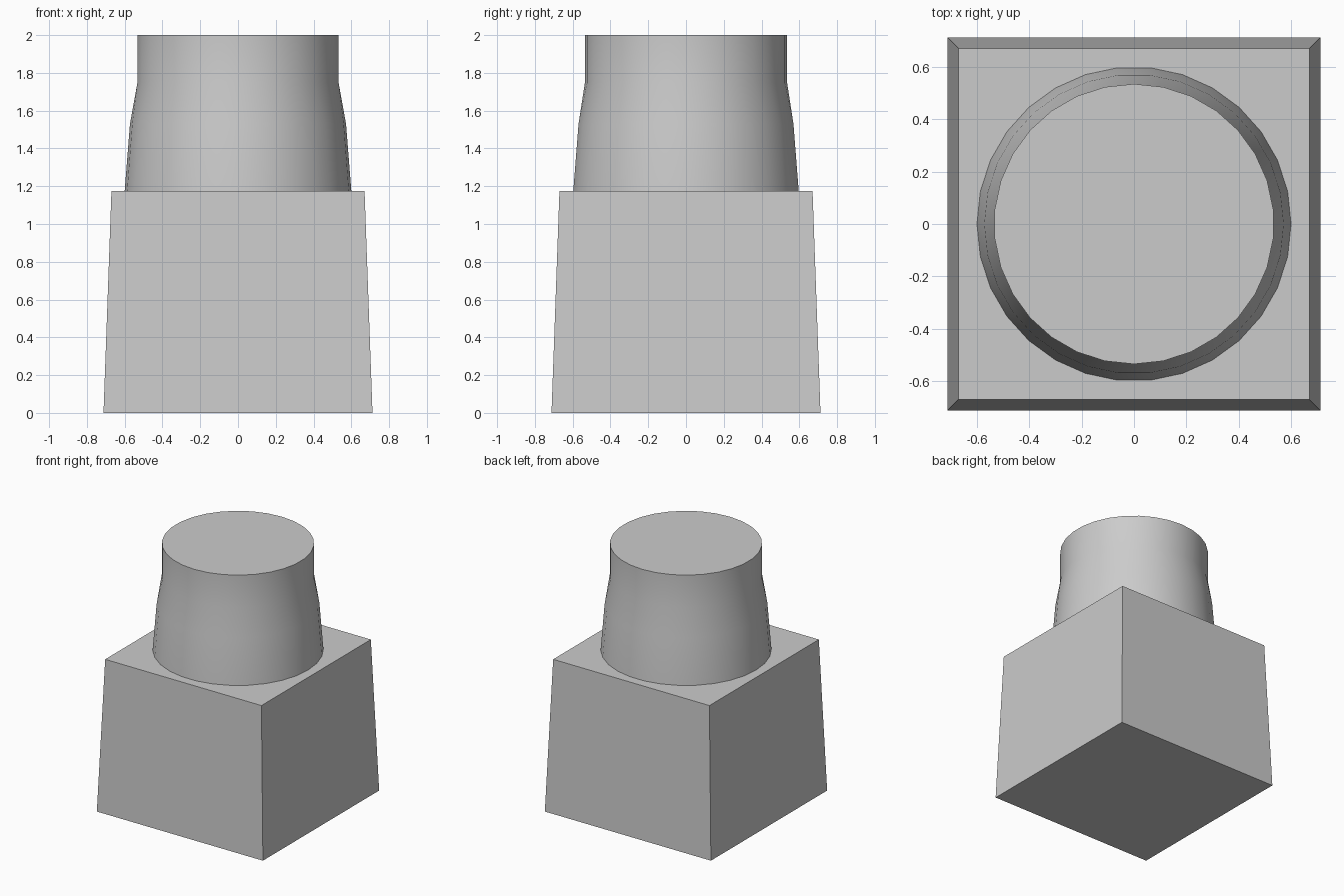
import bpy
import bmesh
from math import cos, sin, radians, tau

cube = bpy.data.objects.get("Cube")
if cube:
    bpy.data.objects.remove(cube, do_unlink=True)

grey = bpy.data.materials.new("plain grey")
grey.use_nodes = True
colour = (0.6, 0.6, 0.6, 1)
grey.diffuse_color = colour
grey.node_tree.nodes["Principled BSDF"].inputs["Base Color"].default_value = colour

BASE_TOP = 1.175
SIDES = 30


def add_object(name, bm):
    bmesh.ops.recalc_face_normals(bm, faces=bm.faces)
    mesh = bpy.data.meshes.new(name)
    bm.to_mesh(mesh)
    bm.free()
    mesh.materials.append(grey)
    obj = bpy.data.objects.new(name, mesh)
    bpy.context.collection.objects.link(obj)
    return obj


# Tapered square base
bm = bmesh.new()
bmesh.ops.create_cube(bm, size=2)
for v in bm.verts:
    half = 0.67 if v.co.z > 0 else 0.712
    v.co.x *= half
    v.co.y *= half
    v.co.z = BASE_TOP if v.co.z > 0 else 0
add_object("tapered_base", bm)

# Round neck: radius, height and twist of each ring
profile = [(0.6, BASE_TOP, 0), (0.572, 1.53, 0), (0.535, 1.75, 0.5), (0.535, 2, 0.5)]
bm = bmesh.new()
rings = []
for radius, z, twist in profile:
    angles = [tau * (i + twist) / SIDES for i in range(SIDES)]
    rings.append([bm.verts.new((radius * cos(a), radius * sin(a), z)) for a in angles])
for k, (low, high) in enumerate(zip(rings, rings[1:])):
    twisted = profile[k][2] != profile[k + 1][2]
    for i in range(SIDES):
        j = (i + 1) % SIDES
        if twisted:
            bm.faces.new((low[i], low[j], high[i]))
            bm.faces.new((low[j], high[j], high[i]))
        else:
            bm.faces.new((low[i], low[j], high[j], high[i]))
bm.faces.new(rings[0])
bm.faces.new(rings[-1])
neck = add_object("round_neck", bm)

# Smooth the neck wall, keep its rims sharp
bpy.ops.object.select_all(action="DESELECT")
neck.select_set(True)
bpy.context.view_layer.objects.active = neck
bpy.ops.object.shade_smooth_by_angle(angle=radians(35))
